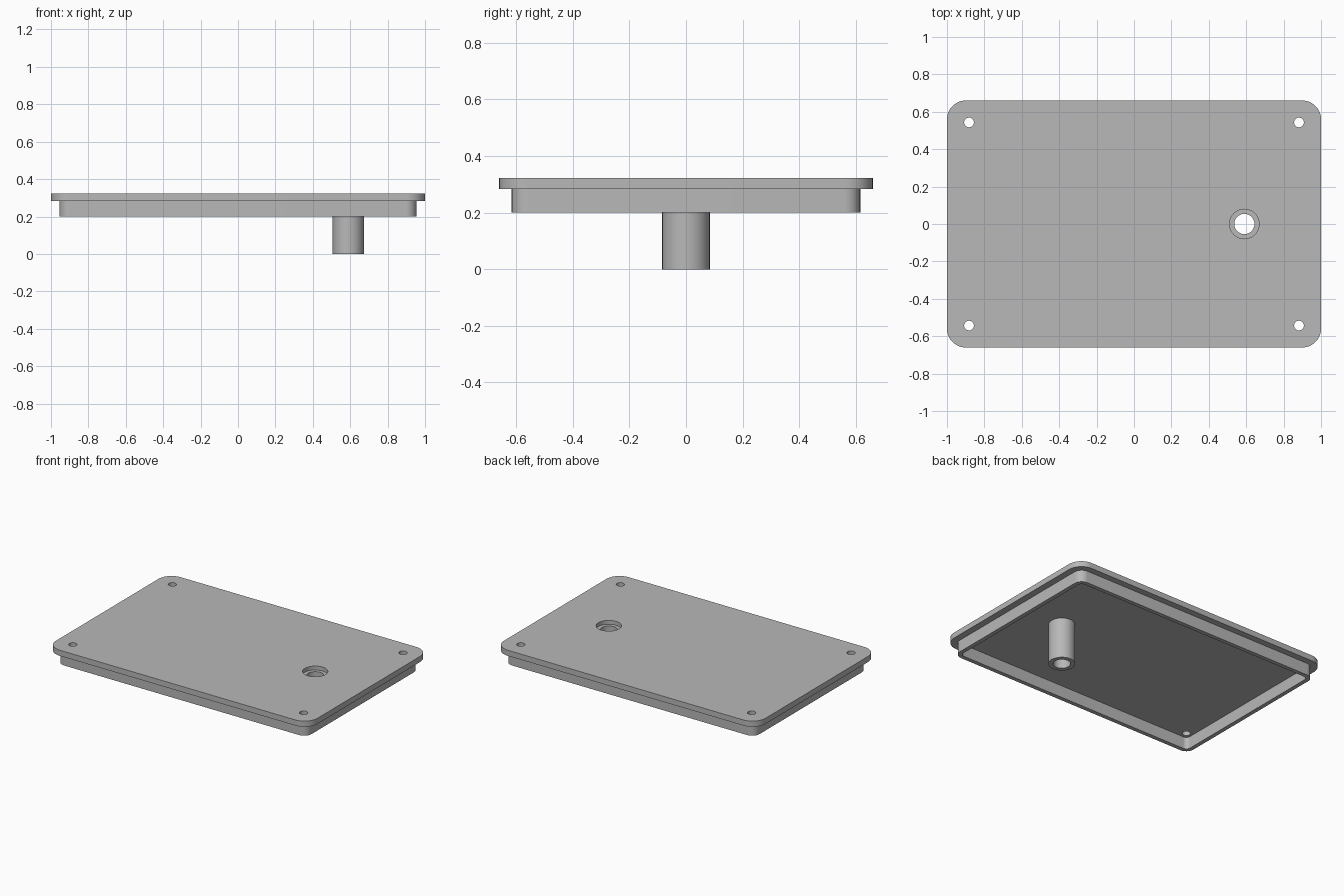
import bpy, bmesh
from math import cos, sin, pi, radians

cube = bpy.data.objects.get("Cube")
if cube:
    bpy.data.objects.remove(cube, do_unlink=True)

grey = bpy.data.materials.new("plain grey")
grey.use_nodes = True
colour = (0.48, 0.48, 0.48, 1)
grey.diffuse_color = colour
grey.node_tree.nodes["Principled BSDF"].inputs["Base Color"].default_value = colour

TOP, UNDER, RIM = 0.322, 0.283, 0.2
BOSS_X = 0.59


def rounded_rect(hx, hy, r, steps=12):
    """Anticlockwise outline with rounded corners."""
    points = []
    for k, (sx, sy) in enumerate([(1, 1), (-1, 1), (-1, -1), (1, -1)]):
        for i in range(steps + 1):
            a = (k + i / steps) * pi / 2
            points.append((sx * (hx - r) + r * cos(a), sy * (hy - r) + r * sin(a)))
    return points


def circle(x, y, r, n=48):
    return [(x + r * cos(2 * pi * i / n), y + r * sin(2 * pi * i / n)) for i in range(n)]


def loft(name, rings, capped):
    """Bridge a chain of (outline, height) rings, optionally closing both ends."""
    bm = bmesh.new()
    loops = [[bm.verts.new((x, y, z)) for x, y in outline] for outline, z in rings]
    for a, b in zip(loops, loops[1:]):
        for i in range(len(a)):
            j = (i + 1) % len(a)
            bm.faces.new((a[i], a[j], b[j], b[i]))
    if capped:
        bm.faces.new(loops[0][::-1])
        bm.faces.new(loops[-1])
    mesh = bpy.data.meshes.new(name)
    bm.to_mesh(mesh)
    bm.free()
    mesh.materials.append(grey)
    obj = bpy.data.objects.new(name, mesh)
    bpy.context.collection.objects.link(obj)
    return obj


def sleeve(name, inner, outer, low, high):
    """Hollow wall, open at the top where it meets the plate."""
    return loft(name, [(outer, high), (outer, low), (inner, low), (inner, high)][::-1], False)


# Cover plate with rounded corners
outline = rounded_rect(1, 0.66, 0.1)
plate = loft("cover_plate", [(outline, UNDER), (outline, TOP)], True)

# Corner screw holes, outlet bore and its shallow recess
holes = [("screw_hole", sx * 0.882, sy * 0.543, 0.026, 0.1) for sx in (-1, 1) for sy in (-1, 1)]
holes += [("outlet_bore", BOSS_X, 0, 0.054, 0.1), ("outlet_recess", BOSS_X, 0, 0.079, TOP - 0.027)]
for name, x, y, r, low in holes:
    ring = circle(x, y, r)
    cutter = loft(name + "_cutter", [(ring, low), (ring, 0.5)], True)
    cutter.hide_render = True
    cut = plate.modifiers.new(name, 'BOOLEAN')
    cut.operation = 'DIFFERENCE'
    cut.solver = 'EXACT'
    cut.object = cutter
    bpy.context.view_layer.objects.active = plate
    bpy.ops.object.modifier_apply(modifier=cut.name)
    bpy.data.objects.remove(cutter, do_unlink=True)

# Locating lip under the plate
lip = sleeve("locating_lip", rounded_rect(0.925, 0.587, 0.03),
             rounded_rect(0.954, 0.616, 0.057), RIM, UNDER)

# Hollow outlet tube
tube = sleeve("outlet_tube", circle(BOSS_X, 0, 0.054), circle(BOSS_X, 0, 0.084), 0, UNDER)

# Smooth the rounded walls, keep the edges sharp
bpy.ops.object.select_all(action='DESELECT')
for obj in (plate, lip, tube):
    obj.select_set(True)
bpy.context.view_layer.objects.active = plate
bpy.ops.object.shade_smooth_by_angle(angle=radians(30))
